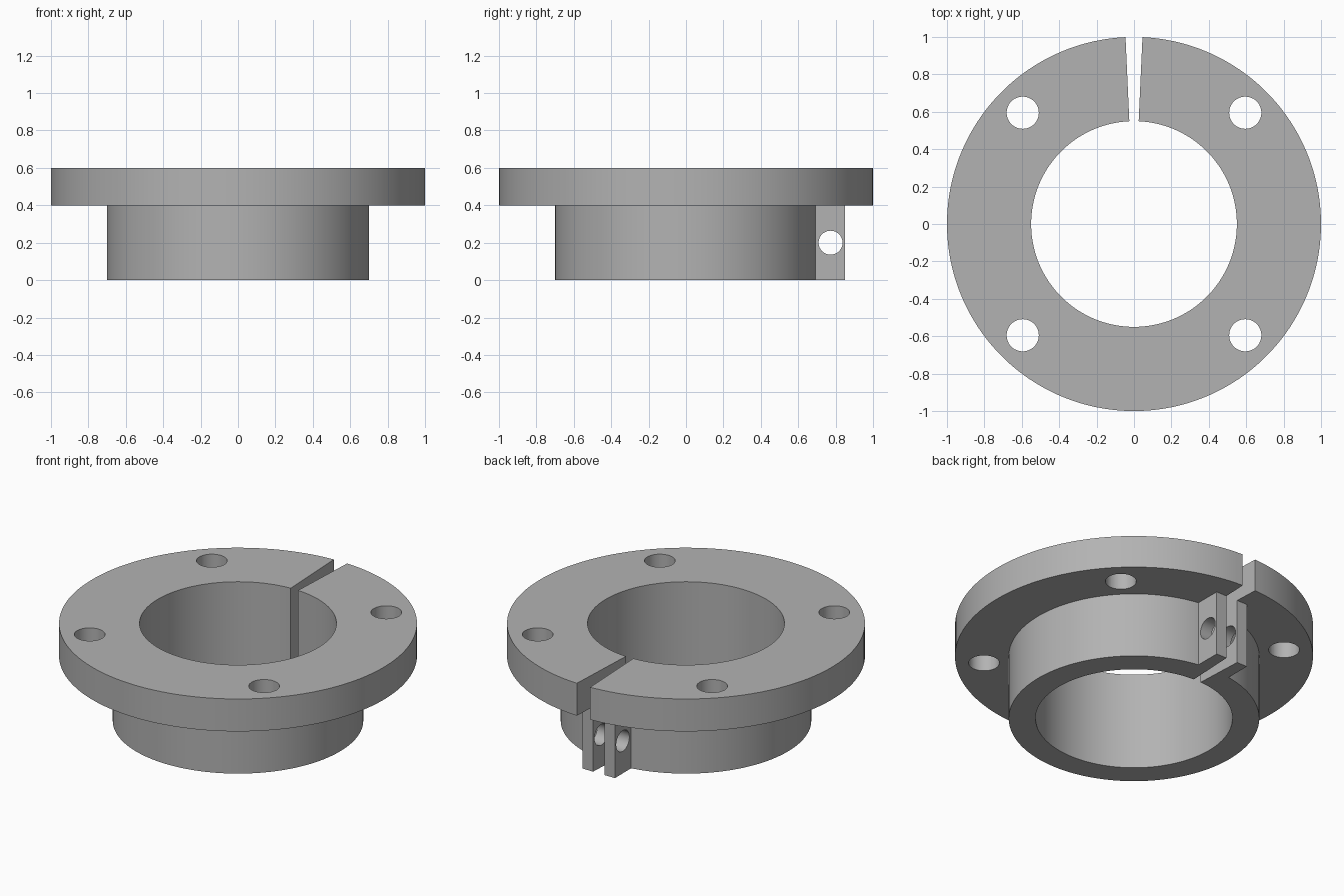
import bpy, bmesh, math
from mathutils import Matrix, Vector

if "Cube" in bpy.data.objects:
    bpy.data.objects.remove(bpy.data.objects["Cube"])

GAP = math.radians(2.6)          # half angle of the tapered slot
SEGMENTS = 144

steel = bpy.data.materials.new("steel grey")
steel.diffuse_color = (0.45, 0.45, 0.45, 1)
steel.use_nodes = True
steel.node_tree.nodes["Principled BSDF"].inputs["Base Color"].default_value = steel.diffuse_color


def add_object(name, bm, material=steel):
    bmesh.ops.recalc_face_normals(bm, faces=bm.faces)
    mesh = bpy.data.meshes.new(name)
    bm.to_mesh(mesh)
    bm.free()
    ob = bpy.data.objects.new(name, mesh)
    bpy.context.collection.objects.link(ob)
    if material:
        mesh.materials.append(material)
    return ob


def drill(ob, cutter):
    mod = ob.modifiers.new("holes", 'BOOLEAN')
    mod.operation = 'DIFFERENCE'
    mod.solver = 'EXACT'
    mod.object = cutter
    bpy.context.view_layer.objects.active = ob
    bpy.ops.object.modifier_apply(modifier=mod.name)
    bpy.data.objects.remove(cutter)


def smooth(ob):
    bpy.ops.object.select_all(action='DESELECT')
    ob.select_set(True)
    bpy.context.view_layer.objects.active = ob
    bpy.ops.object.shade_smooth_by_angle(angle=math.radians(30))


def cylinder(bm, radius, depth, matrix):
    bmesh.ops.create_cone(bm, cap_ends=True, segments=48, radius1=radius,
                          radius2=radius, depth=depth, matrix=matrix)


# Flanged collar: L-shaped section swept around the axis, open at the slot
bm = bmesh.new()
section = [(0.55, 0), (0.70, 0), (0.70, 0.4), (1, 0.4), (1, 0.6), (0.55, 0.6)]
turn = Matrix.Rotation(math.pi / 2 + GAP, 3, 'Z')
verts = [bm.verts.new(turn @ Vector((r, 0, z))) for r, z in section]
face = bm.faces.new(verts)
start = face.copy()
result = bmesh.ops.spin(bm, geom=[face], axis=(0, 0, 1), cent=(0, 0, 0),
                        angle=2 * math.pi - 2 * GAP, steps=SEGMENTS)
bmesh.ops.remove_doubles(bm, verts=bm.verts, dist=1e-5)
inner = [f for f in bm.faces if any(len(e.link_faces) > 2 for e in f.edges)
         and len(f.verts) == 6]
if len(inner) > 1:               # drop a doubled start cap
    bmesh.ops.delete(bm, geom=inner[1:], context='FACES_ONLY')
collar = add_object("flanged_collar", bm)

# Four bolt holes in the flange
bm = bmesh.new()
for sx in (-1, 1):
    for sy in (-1, 1):
        cylinder(bm, 0.086, 0.6, Matrix.Translation((sx * 0.595, sy * 0.595, 0.5)))
drill(collar, add_object("bolt_hole_cutter", bm, None))
smooth(collar)

# Two clamp ears beside the slot, each with a cross hole
t = math.tan(GAP)
for side, name in ((-1, "clamp_ear_left"), (1, "clamp_ear_right")):
    bm = bmesh.new()
    outline = [(0.699 * t, 0.699), (0.85 * t, 0.85), (0.11, 0.85), (0.11, 0.68)]
    base = bm.faces.new([bm.verts.new((side * x, y, 0)) for x, y in outline])
    top = bmesh.ops.extrude_face_region(bm, geom=[base])["geom"]
    bmesh.ops.translate(bm, vec=(0, 0, 0.4),
                        verts=[v for v in top if isinstance(v, bmesh.types.BMVert)])
    ear = add_object(name, bm)
    bm = bmesh.new()
    cylinder(bm, 0.064, 0.6, Matrix.Translation((0, 0.773, 0.2))
             @ Matrix.Rotation(math.pi / 2, 4, 'Y'))
    drill(ear, add_object("clamp_hole_cutter", bm, None))
    smooth(ear)
